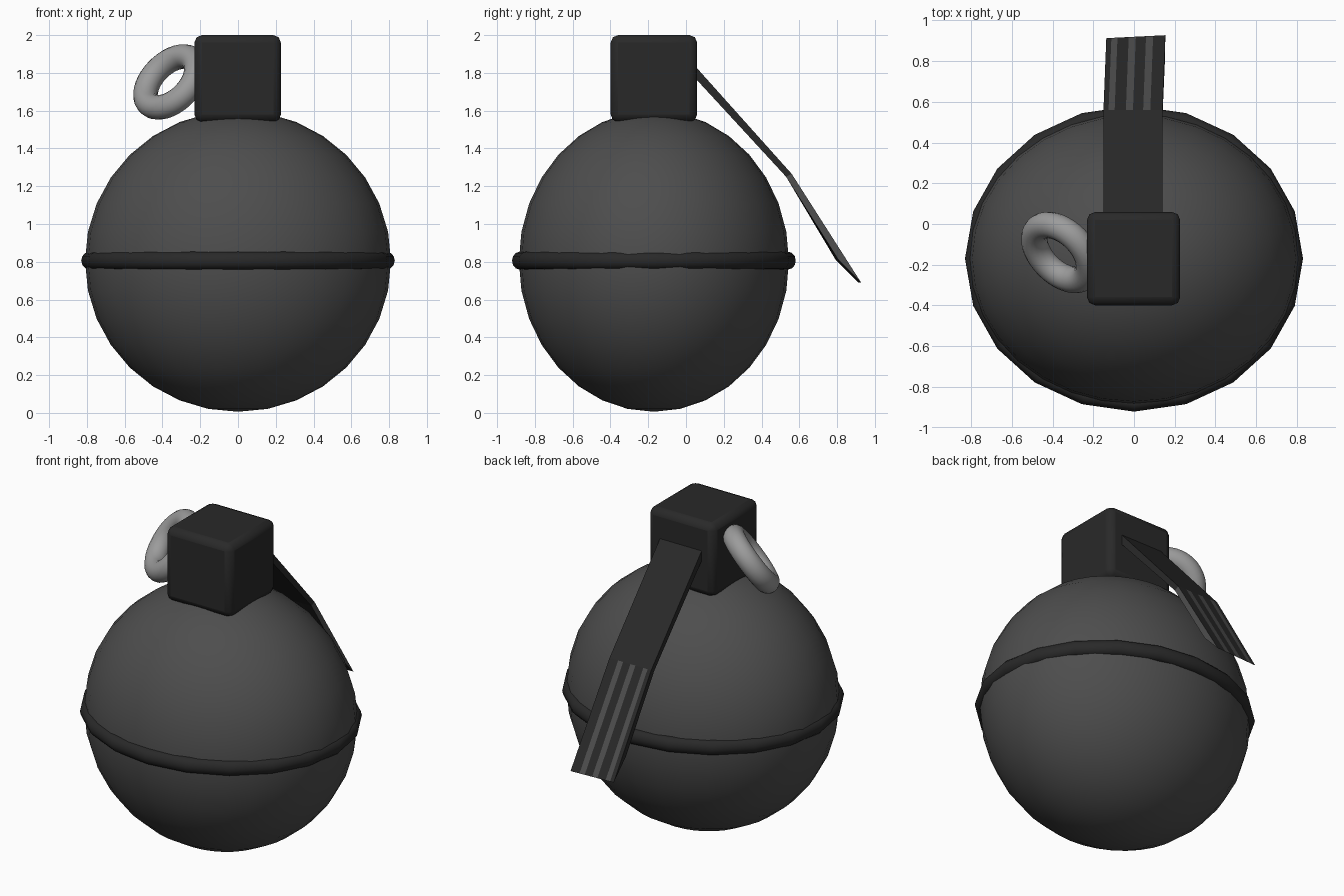
import bpy, bmesh, math
from mathutils import Vector

if "Cube" in bpy.data.objects:
    bpy.data.objects.remove(bpy.data.objects["Cube"])


def material(name, v):
    m = bpy.data.materials.new(name)
    m.diffuse_color = (v, v, v, 1)
    m.use_nodes = True
    m.node_tree.nodes["Principled BSDF"].inputs["Base Color"].default_value = m.diffuse_color
    return m


body_grey = material("charcoal", 0.075)
dark = material("near black", 0.022)
steel = material("light steel", 0.33)
CY = -0.17  # y of the body axis


def finish(name, mat, angle=35):
    o = bpy.context.object
    o.name = name
    o.data.materials.append(mat)
    bpy.ops.object.transform_apply(location=False, rotation=True, scale=True)
    bpy.ops.object.shade_smooth_by_angle(angle=math.radians(angle))
    return o


# Flattened spherical body
bpy.ops.mesh.primitive_uv_sphere_add(segments=32, ring_count=16, radius=1, location=(0, CY, 0.803))
bpy.context.object.scale = (0.81, 0.715, 0.797)
finish("body", body_grey)

# Raised seam round the middle, 20 sided
bpy.ops.mesh.primitive_torus_add(major_segments=20, minor_segments=12, major_radius=0.785,
                                 minor_radius=0.045, location=(0, CY, 0.806))
bpy.context.object.scale = (1, 0.905, 1.05)
bpy.context.object.rotation_euler = (0, 0, 0)
finish("seam_band", dark)

# Chamfered fuse block on top
bpy.ops.mesh.primitive_cube_add(size=1, location=(-0.002, CY, 1.77))
bpy.context.object.scale = (0.458, 0.458, 0.46)
block = finish("fuse_block", dark)
bev = block.modifiers.new("bevel", 'BEVEL')
bev.width = 0.04
bev.segments = 2

# Tilted pull ring
bpy.ops.mesh.primitive_torus_add(major_segments=40, minor_segments=16, major_radius=0.165,
                                 minor_radius=0.065, location=(-0.355, -0.14, 1.752))
bpy.context.object.rotation_euler = Vector((1, 1, -1)).to_track_quat('Z', 'Y').to_euler()
finish("pull_ring", steel)

# Bent safety lever: side profile (y, z) swept across x in strips
profile = [(0.0, 1.89), (0.56, 1.265), (0.92, 0.69), (0.80, 0.81), (0.53, 1.25), (0.0, 1.825)]
shift = [0, 0, 0.014, 0.012, 0, 0]
cuts = [-0.15, -0.125, -0.095, -0.04, -0.005, 0.045, 0.08, 0.14]
bm = bmesh.new()
rows = [[bm.verts.new((x + s, y + (x * 0.05 if s else 0), z)) for (y, z), s in zip(profile, shift)]
        for x in cuts]
for i in range(len(rows) - 1):
    a, b = rows[i], rows[i + 1]
    for j in range(6):
        k = (j + 1) % 6
        f = bm.faces.new((a[j], a[k], b[k], b[j]))
        f.material_index = 1 if j == 1 and i % 2 else 0  # pale stripes on lower outer face
for r in (rows[0], rows[-1]):
    bm.faces.new((r[0], r[1], r[4], r[5]))
    f = bm.faces.new((r[1], r[2], r[3], r[4]))
    f.material_index = 1 if r is rows[-1] else 0
bmesh.ops.recalc_face_normals(bm, faces=bm.faces)
me = bpy.data.meshes.new("safety_lever")
bm.to_mesh(me)
bm.free()
me.materials.append(dark)
me.materials.append(body_grey)
bpy.context.collection.objects.link(bpy.data.objects.new("safety_lever", me))
